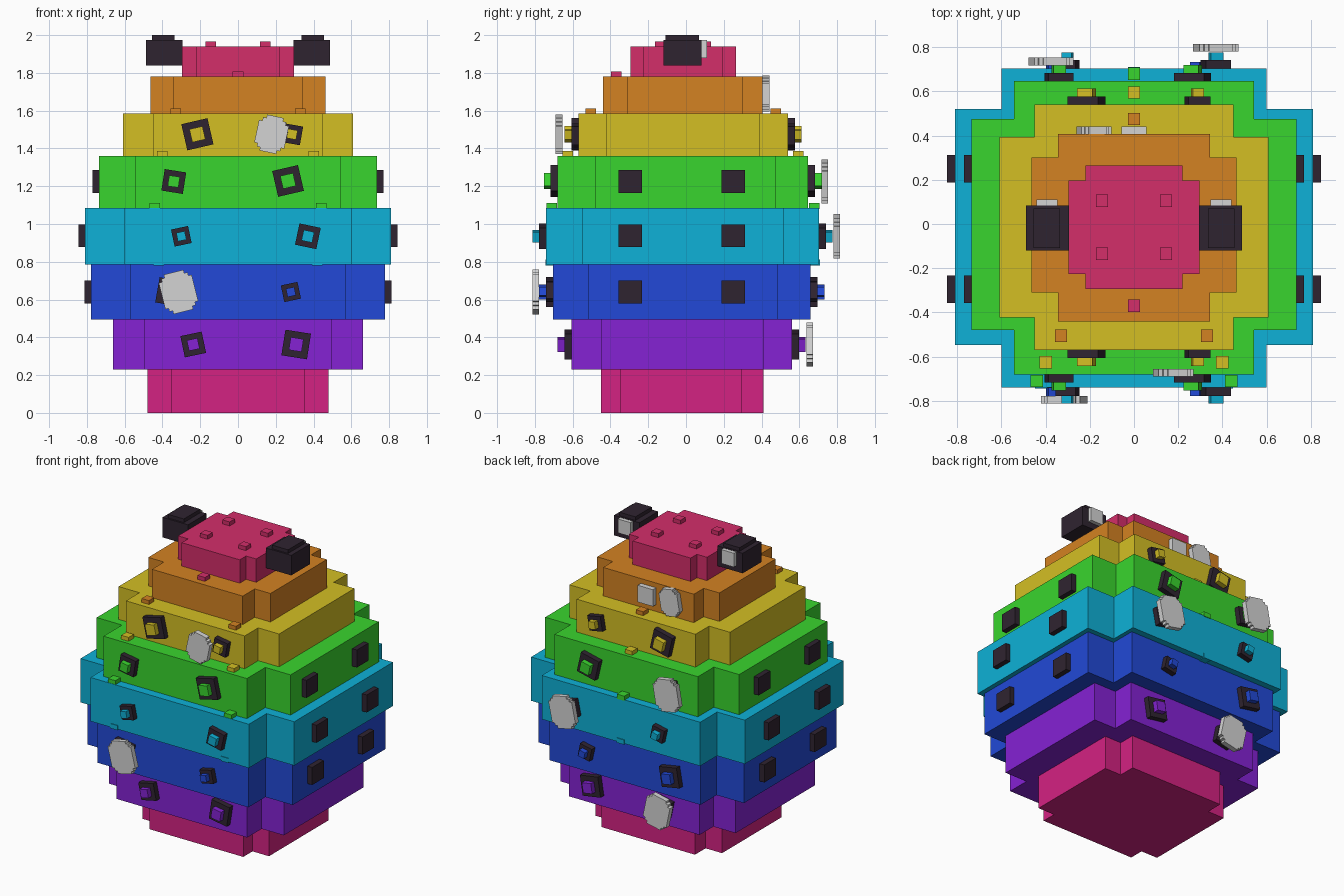
import bpy, bmesh, math
from mathutils import Matrix, Vector

if "Cube" in bpy.data.objects:
    bpy.data.objects.remove(bpy.data.objects["Cube"])


def make_material(name, rgb):
    m = bpy.data.materials.new(name)
    lin = [((c / 255 + 0.055) / 1.055) ** 2.4 if c > 10 else c / 255 / 12.92 for c in rgb]
    m.diffuse_color = (*lin, 1)
    m.use_nodes = True
    m.node_tree.nodes["Principled BSDF"].inputs["Base Color"].default_value = m.diffuse_color
    return m


MATS = {n: make_material(n, c) for n, c in {
    "pink": (212, 34, 130), "purple": (133, 34, 212), "blue": (34, 73, 215),
    "cyan": (14, 177, 215), "green": (57, 213, 46), "yellow": (212, 191, 36),
    "orange": (212, 130, 34), "red": (212, 46, 106),
    "charcoal": (47, 36, 48), "light grey": (212, 212, 212)}.items()}


def finish(name, bm, mat):
    bmesh.ops.recalc_face_normals(bm, faces=bm.faces)
    me = bpy.data.meshes.new(name)
    bm.to_mesh(me)
    bm.free()
    me.materials.append(MATS[mat])
    ob = bpy.data.objects.new(name, me)
    bpy.context.collection.objects.link(ob)
    return ob


def prism(name, outline, depth, mat, matrix):
    """Extrude a 2D outline along local z, then place it."""
    bm = bmesh.new()
    f = bm.faces.new([bm.verts.new((x, y, 0)) for x, y in outline])
    r = bmesh.ops.extrude_face_region(bm, geom=[f])
    bmesh.ops.translate(bm, vec=(0, 0, depth),
                        verts=[v for v in r["geom"] if isinstance(v, bmesh.types.BMVert)])
    bm.transform(matrix)
    return finish(name, bm, mat)


def box(name, lo, hi, mat):
    (x0, y0, z0), (x1, y1, z1) = lo, hi
    return prism(name, [(x0, y0), (x1, y0), (x1, y1), (x0, y1)], z1 - z0, mat,
                 Matrix.Translation((0, 0, z0)))


def cross(xo, xi, y0, y1, n0, n1):
    """Rectangle with one square notch cut from each corner."""
    return [(-xi, y0), (xi, y0), (xi, n0), (xo, n0), (xo, n1), (xi, n1),
            (xi, y1), (-xi, y1), (-xi, n1), (-xo, n1), (-xo, n0), (-xi, n0)]


def stepped(w, h, s):
    """Rectangle with two small steps at each corner."""
    q = [(w, h - 2 * s), (w - s, h - 2 * s), (w - s, h - s), (w - 2 * s, h - s), (w - 2 * s, h)]
    top = q + [(-x, y) for x, y in reversed(q)]
    return top + [(-x, -y) for x, y in top]


def facing(x, y, z, side, tilt):
    """Local xy plane stands upright, local z points out of front (-1) or back (+1)."""
    basis = Matrix(((-side, 0, 0), (0, 0, side), (0, 1, 0))).to_4x4()
    return Matrix.Translation((x, y, z)) @ basis @ Matrix.Rotation(math.radians(-side * tilt), 4, "Z")


def square(s):
    return [(-s / 2, -s / 2), (s / 2, -s / 2), (s / 2, s / 2), (-s / 2, s / 2)]


# Body tiers: colour, z range, outer x, inner x, front y, back y, notch y values
TIERS = [
    ("pink", 0.00, 0.23, 0.48, 0.355, -0.45, 0.41, -0.35, 0.295),
    ("purple", 0.23, 0.495, 0.663, 0.495, -0.607, 0.56, -0.45, 0.41),
    ("blue", 0.495, 0.785, 0.778, 0.572, -0.705, 0.66, -0.52, 0.485),
    ("cyan", 0.785, 1.085, 0.81, 0.60, -0.74, 0.704, -0.548, 0.52),
    ("green", 1.085, 1.36, 0.735, 0.543, -0.68, 0.647, -0.48, 0.474),
    ("yellow", 1.36, 1.585, 0.608, 0.45, -0.57, 0.54, -0.424, 0.393),
    ("orange", 1.585, 1.78, 0.463, 0.344, -0.44, 0.406, -0.31, 0.30),
    ("red", 1.78, 1.94, 0.296, 0.22, -0.295, 0.264, -0.226, 0.196)]
for c, z0, z1, xo, xi, y0, y1, n0, n1 in TIERS:
    prism(c + "_tier", cross(xo, xi, y0, y1, n0, n1), z1 - z0, c, Matrix.Translation((0, 0, z0)))
SPAN = {t[0]: (t[5], t[6]) for t in TIERS}


# Small square studs on the ledges and on the top
def stud(c, x, y, z):
    box(c + "_stud", (x - 0.028, y - 0.028, z - 0.005), (x + 0.028, y + 0.028, z + 0.027), c)


for x in (-0.145, 0.145):
    for y in (-0.135, 0.105):
        stud("red", x, y, 1.94)
for c, spread, yf, yb, z in [("cyan", 0.42, -0.717, 0.682, 0.785), ("green", 0.44, -0.71, 0.68, 1.085),
                             ("yellow", 0.40, -0.625, 0.595, 1.36), ("orange", 0.33, -0.505, 0.475, 1.585)]:
    stud(c, -spread, yf, z)
    stud(c, spread, yf, z)
    stud(c, 0, yb, z)
stud("red", 0, -0.37, 1.78)

# Tilted sockets with coloured pegs, on front and back: tier, x, z, size, tilt
SOCKETS = [("yellow", -0.215, 1.475, 0.142, 13), ("yellow", 0.287, 1.475, 0.10, -10),
           ("green", -0.34, 1.225, 0.115, -9), ("green", 0.265, 1.228, 0.14, 13),
           ("cyan", -0.30, 0.935, 0.092, 12), ("cyan", 0.37, 0.935, 0.115, -12),
           ("blue", -0.36, 0.64, 0.135, -10), ("blue", 0.28, 0.64, 0.09, 12),
           ("purple", -0.237, 0.362, 0.115, 12), ("purple", 0.308, 0.362, 0.137, -9)]
for c, x, z, s, tilt in SOCKETS:
    for side, y in zip((-1, 1), SPAN[c]):
        m = facing(x, y, z, side, tilt)
        prism(c + "_socket", square(s), 0.037, "charcoal", m)
        prism(c + "_peg", square(s * 0.5), 0.072, c, m)

# Grey stepped plates standing off some sockets: x, z, inner y, side, tilt
for x, z, y, side, tilt in [(0.178, 1.475, -0.655, -1, -12), (-0.315, 0.64, -0.777, -1, 14),
                            (-0.375, 1.225, 0.718, 1, -10), (0.37, 0.935, 0.78, 1, -12),
                            (-0.246, 0.362, 0.637, 1, 12)]:
    k = 0.9 if z > 1.4 else 1
    prism("stepped_plate", stepped(0.09 * k, 0.108 * k, 0.018), 0.035, "light grey",
          facing(x, y, z, side, tilt))
prism("upper_back_stepped_plate", stepped(0.07, 0.09, 0.015), 0.035, "light grey",
      facing(-0.18, 0.406, 1.69, 1, -10))
prism("upper_back_square_plate", square(0.115), 0.035, "light grey", facing(0, 0.406, 1.69, 1, 0))

# Square pads on the left and right sides
for c, z, xo in (("blue", 0.64, 0.778), ("cyan", 0.937, 0.81), ("green", 1.225, 0.735)):
    for y in (-0.295, 0.25):
        for s in (-1, 1):
            xs = sorted((s * (xo - 0.01), s * (xo + 0.035)))
            box(c + "_side_pad", (xs[0], y - 0.063, z - 0.06), (xs[1], y + 0.063, z + 0.06), "charcoal")

# Charcoal blocks beside the top tier, each with a raised cap and a grey back panel
for s in (-1, 1):
    def span(a, b):
        return sorted((s * a, s * b))
    a, b = span(0.295, 0.488)
    box("top_block", (a, -0.12, 1.838), (b, 0.083, 1.975), "charcoal")
    a, b = span(0.335, 0.455)
    box("top_block_cap", (a, -0.108, 1.97), (b, 0.07, 2.0), "charcoal")
    a, b = span(0.345, 0.44)
    box("top_block_panel", (a, 0.08, 1.878), (b, 0.11, 1.973), "light grey")
